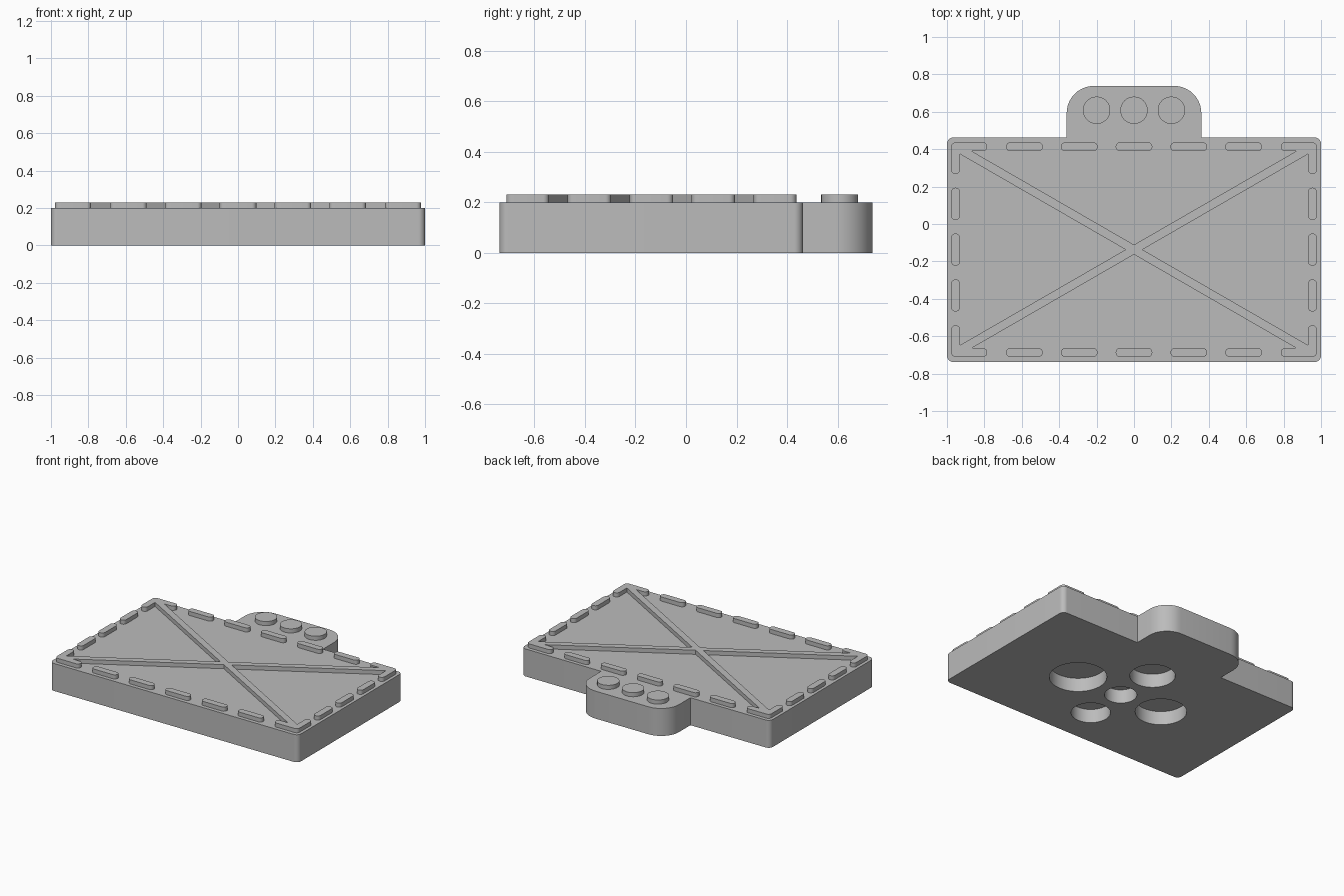
import bpy, bmesh, math
from mathutils import Vector

if "Cube" in bpy.data.objects:
    bpy.data.objects.remove(bpy.data.objects["Cube"], do_unlink=True)

grey = bpy.data.materials.new("plain grey")
grey.use_nodes = True
COLOUR = (0.5, 0.5, 0.5, 1)
grey.diffuse_color = COLOUR
grey.node_tree.nodes["Principled BSDF"].inputs["Base Color"].default_value = COLOUR

TOP, RAISED, MID = 0.2, 0.23, -0.137     # body top, relief top, y centre of the body


def rounded(corners, steps=10):
    """Outline from (x, y, radius) corners, each replaced by an arc."""
    out = []
    for i, (x, y, r) in enumerate(corners):
        p = Vector((x, y))
        if r == 0:
            out.append(p)
            continue
        a = (Vector(corners[i - 1][:2]) - p).normalized()
        b = (Vector(corners[(i + 1) % len(corners)][:2]) - p).normalized()
        half = a.angle(b) / 2
        centre = p + (a + b).normalized() * r / math.sin(half)
        start = p + a * r / math.tan(half) - centre
        end = p + b * r / math.tan(half) - centre
        sweep = start.angle_signed(end)
        for k in range(steps + 1):
            t = -sweep * k / steps
            out.append(centre + Vector((start.x * math.cos(t) - start.y * math.sin(t),
                                        start.x * math.sin(t) + start.y * math.cos(t))))
    return out


def circle(x, y, r, n=64):
    return [Vector((x + r * math.cos(math.tau * k / n), y + r * math.sin(math.tau * k / n)))
            for k in range(n)]


def plate(name, outlines, z0, z1):
    """Extrude flat outlines from z0 to z1 into one object."""
    bm = bmesh.new()
    for outline in outlines:
        face = bm.faces.new([bm.verts.new((p.x, p.y, z0)) for p in outline])
        ext = bmesh.ops.extrude_face_region(bm, geom=[face], use_keep_orig=True)
        verts = [g for g in ext["geom"] if isinstance(g, bmesh.types.BMVert)]
        bmesh.ops.translate(bm, vec=(0, 0, z1 - z0), verts=verts)
    bmesh.ops.remove_doubles(bm, verts=bm.verts[:], dist=1e-5)
    bmesh.ops.recalc_face_normals(bm, faces=bm.faces[:])
    mesh = bpy.data.meshes.new(name)
    bm.to_mesh(mesh)
    bm.free()
    mesh.materials.append(grey)
    obj = bpy.data.objects.new(name, mesh)
    bpy.context.collection.objects.link(obj)
    return obj


def smooth(obj):
    bpy.ops.object.select_all(action="DESELECT")
    obj.select_set(True)
    bpy.context.view_layer.objects.active = obj
    bpy.ops.object.shade_smooth_by_angle(angle=math.radians(35))


# Body with the rear tab
half_outline = [(1, -0.738, 0.035), (1, 0.463, 0.035), (0.36, 0.463, 0), (0.36, 0.738, 0.145)]
body = plate("body", [rounded(half_outline + [(-x, y, r) for x, y, r in half_outline[::-1]])],
             0, TOP)

# Five round pockets underneath, evenly spaced around the middle one
small, gap = 0.107, 0.07
pockets = [circle(0, MID, small)]
for dx, dy, r in [(1, 0, 0.19), (-1, 0, 0.17), (0, 1, 0.15), (0, -1, 0.13)]:
    d = small + gap + r
    pockets.append(circle(dx * d, MID + dy * d, r))
cutter = plate("pocket_cutter", pockets, -0.1, 0.1)
cutter.hide_render = True
cut = body.modifiers.new("pockets", "BOOLEAN")
cut.operation, cut.solver, cut.object = "DIFFERENCE", "EXACT", cutter
bpy.context.view_layer.objects.active = body
bpy.ops.object.modifier_apply(modifier="pockets")
bpy.data.objects.remove(cutter, do_unlink=True)
smooth(body)

# Diagonal cross joined to the four corner brackets: one quadrant, mirrored
OX, OY, W = 0.978, 0.574, 0.048          # outer edge of the border and its width
IX, IY = OX - W, OY - W
slope, notch = 0.577, 0.026
R = W * 0.48
quadrant = [(0, notch, 0), ((IY - notch) / slope, IY, 0), (0.785, IY, 0)]
# The bracket's inner edge runs back toward the middle of the side
quadrant += [(0.785, IY, R), (0.785, OY, R), (OX, OY, 0.025), (OX, 0.405, R), (IX, 0.405, R),
             (IX, (IX - notch / slope) * slope, 0), (notch / slope, 0, 0)]
del quadrant[2]
ring = quadrant[:-1] + [quadrant[-1]]
ring += [(x, -y, r) for x, y, r in quadrant[-2::-1]]
ring += [(-x, -y, r) for x, y, r in quadrant[1:]]
ring += [(-x, y, r) for x, y, r in quadrant[-2:0:-1]]
cross = [Vector((p.x, p.y + MID)) for p in rounded(ring, 6)]
smooth(plate("cross_with_corners", [cross], TOP - 0.005, RAISED))


# Rounded border dashes
def dash(x, y, hx, hy):
    r = min(hx, hy) * 0.98
    return rounded([(x - hx, y - hy, r), (x + hx, y - hy, r),
                    (x + hx, y + hy, r), (x - hx, y + hy, r)], 6)


dashes = []
for side in (-1, 1):
    for k in range(-2, 3):
        dashes.append(dash(k * 0.293, MID + side * (OY - W / 2), 0.098, W / 2))
    for k in range(-1, 2):
        dashes.append(dash(side * (OX - W / 2), MID + k * 0.245, W / 2, 0.086))
smooth(plate("border_dashes", dashes, TOP - 0.005, RAISED))

# Three round studs on the tab
smooth(plate("tab_studs", [circle(x, 0.608, 0.073) for x in (-0.2, 0, 0.2)], TOP - 0.005, RAISED))
